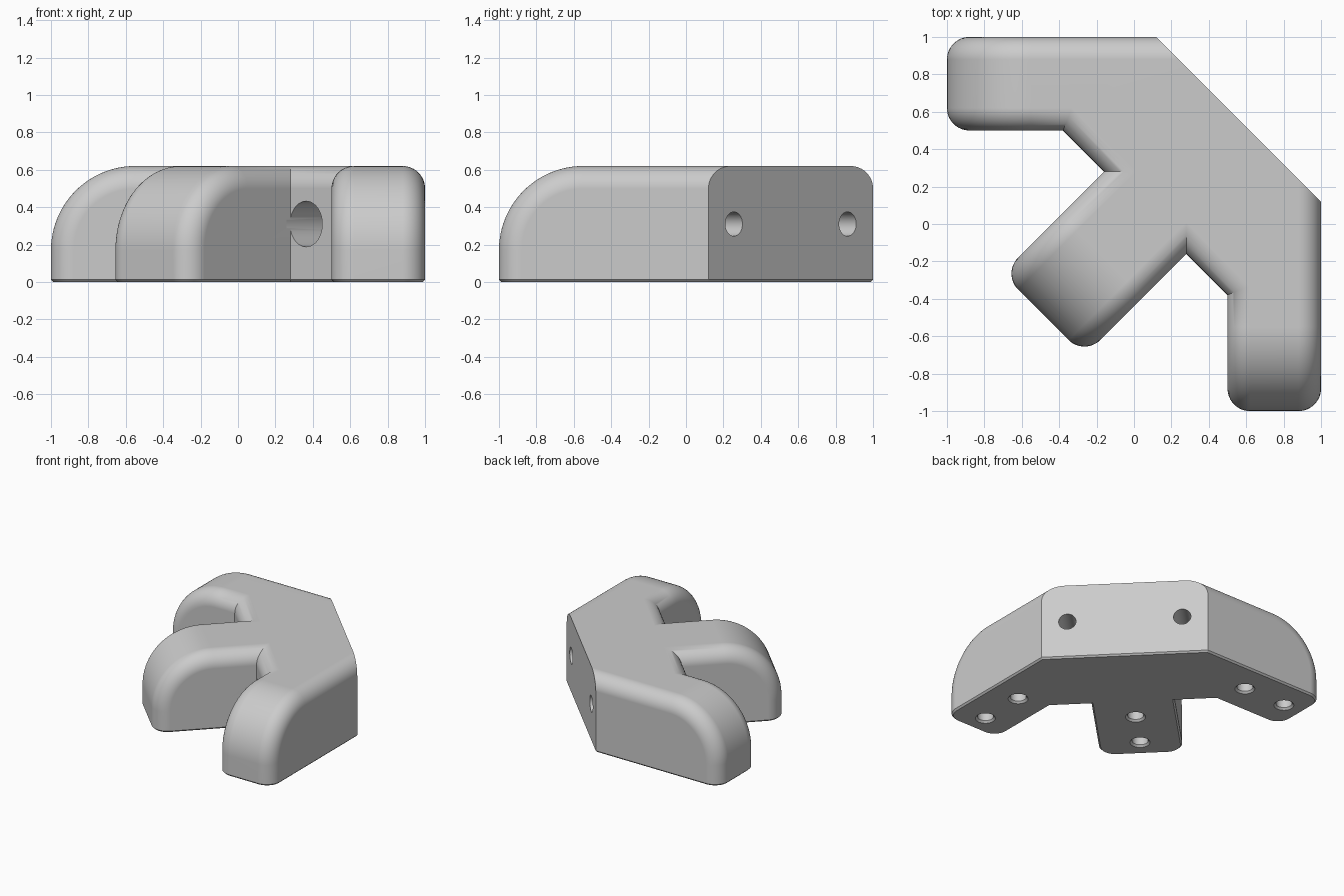
import bpy, bmesh
from math import pi, sin, cos, radians
from mathutils import Matrix, Vector

if "Cube" in bpy.data.objects:
    bpy.data.objects.remove(bpy.data.objects["Cube"])

HEIGHT, FILLET, NOSE, CHAMFER = 0.62, 0.12, 0.45, 0.013
NOTCH, BACK = 0.085, 0.792          # notch wall and back wall along the diagonal
SEGS = 12

grey = bpy.data.materials.new("plain grey")
grey.use_nodes = True
grey.diffuse_color = (0.6, 0.6, 0.6, 1)
grey.node_tree.nodes["Principled BSDF"].inputs["Base Color"].default_value = (0.6, 0.6, 0.6, 1)

# Local frames: x runs inward along each arm
DIAGONAL = Matrix.Rotation(pi / 4, 4, 'Z')
LEFT = Matrix.Translation((0, 0.75, 0))
RIGHT = Matrix.Translation((0.75, 0, 0)) @ Matrix.Rotation(pi / 2, 4, 'Z')


def finish(name, bm, matrix):
    bmesh.ops.recalc_face_normals(bm, faces=bm.faces)
    bm.transform(matrix)
    mesh = bpy.data.meshes.new(name)
    bm.to_mesh(mesh)
    bm.free()
    mesh.materials.append(grey)
    obj = bpy.data.objects.new(name, mesh)
    bpy.context.collection.objects.link(obj)
    return obj


def bridge(bm, a, b):
    for i in range(len(a)):
        j = (i + 1) % len(a)
        bm.faces.new((a[i], a[j], b[j], b[i]))


def arm(name, matrix, tip, root, half):
    """Bar with a big round nose, filleted along both side outlines."""
    bm = bmesh.new()
    steps = [i * pi / 2 / SEGS for i in range(SEGS + 1)]
    sides = [(-1, a) for a in reversed(steps)] + [(1, a) for a in steps]
    rings = []
    for side, a in sides:
        inset = FILLET * (1 - cos(a))
        y = half - FILLET + FILLET * sin(a)
        y_low = side * (y - CHAMFER * sin(a))
        y *= side
        x, r = tip + inset, NOSE - inset
        pts = [(x + CHAMFER * cos(a), y_low, 0), (x, y, CHAMFER)]
        for k in range(2 * SEGS + 1):
            b = k * pi / 4 / SEGS
            pts.append((tip + NOSE - r * cos(b), y, HEIGHT - NOSE + r * sin(b)))
        pts += [(root, y, HEIGHT - inset), (root, y, CHAMFER), (root, y_low, 0)]
        rings.append([bm.verts.new(p) for p in pts])
    for a, b in zip(rings, rings[1:]):
        bridge(bm, a, b)
    for ring in (rings[0], rings[-1]):
        bm.faces.new(ring[1:-1])
        bm.faces.new((ring[0], ring[1], ring[-2], ring[-1]))
    return finish(name, bm, matrix)


def prism(name, profile, half_width):
    """Profile in diagonal x and z, spread sideways by a width rule."""
    bm = bmesh.new()
    a, b = [[bm.verts.new((x, s * half_width(x), z)) for x, z in profile] for s in (-1, 1)]
    bridge(bm, a, b)
    bm.faces.new(a)
    bm.faces.new(b)
    return finish(name, bm, DIAGONAL)


def lathe(name, profile, matrix, sides=40):
    """Solid of revolution about local z; the first and last radii are capped."""
    bm = bmesh.new()
    rings = [[bm.verts.new((r * cos(2 * pi * i / sides), r * sin(2 * pi * i / sides), z))
              for i in range(sides)] for r, z in profile]
    for a, b in zip(rings, rings[1:]):
        bridge(bm, a, b)
    bm.faces.new(rings[0])
    bm.faces.new(rings[-1])
    return finish(name, bm, matrix)


def combine(target, other, operation):
    mod = target.modifiers.new("combine", 'BOOLEAN')
    mod.object, mod.operation, mod.solver = other, operation, 'EXACT'
    bpy.context.view_layer.objects.active = target
    bpy.ops.object.modifier_apply(modifier=mod.name)
    bpy.data.objects.remove(other)


# Core web joining the three arms, with a filleted notch edge
core_profile = [(NOTCH + CHAMFER, 0), (NOTCH, CHAMFER)]
for i in range(SEGS + 1):
    a = i * pi / 2 / SEGS
    core_profile.append((NOTCH + FILLET * (1 - cos(a)), HEIGHT - FILLET + FILLET * sin(a)))
core_profile += [(0.9, HEIGHT), (0.9, 0)]
bracket = prism("corner_bracket", core_profile, lambda x: 0.8 - 0.55 * x)

# Arms
ARMS = [("middle_arm", DIAGONAL, -0.686, 0.5, 0.311),
        ("left_arm", LEFT, -1, 0.7, 0.25),
        ("right_arm", RIGHT, -1, 0.7, 0.25)]
for spec in ARMS:
    combine(bracket, arm(*spec), 'UNION')

# Flat diagonal back wall
back_profile = [(BACK - CHAMFER, -0.2), (BACK - CHAMFER, 0), (BACK, CHAMFER),
                (BACK, 1), (2, 1), (2, -0.2)]
combine(bracket, prism("back_cutter", back_profile, lambda x: 2), 'DIFFERENCE')

# Counterbored bolt holes through the web
bolt = [(0.122, NOTCH - 0.03), (0.122, 0.5), (0.065, 0.5), (0.065, 1)]
for side in (-1, 1):
    place = DIAGONAL @ Matrix.Translation((0, side * 0.43, 0.31)) @ Matrix.Rotation(pi / 2, 4, 'Y')
    combine(bracket, lathe("bolt_cutter", bolt, place), 'DIFFERENCE')

# Blind holes in the underside of each arm
pin = [(0.095, -0.02), (0.06, 0.015), (0.06, 0.3)]
for name, frame, tip, root, half in ARMS:
    for offset in (0.17, 0.55):
        place = frame @ Matrix.Translation((tip + offset, 0, 0))
        combine(bracket, lathe("pin_cutter", pin, place), 'DIFFERENCE')

# Smooth fillets, crisp edges
bpy.ops.object.select_all(action='DESELECT')
bracket.select_set(True)
bpy.context.view_layer.objects.active = bracket
bpy.ops.object.shade_smooth_by_angle(angle=radians(30))
weighted = bracket.modifiers.new("even shading", 'WEIGHTED_NORMAL')
weighted.keep_sharp = True
